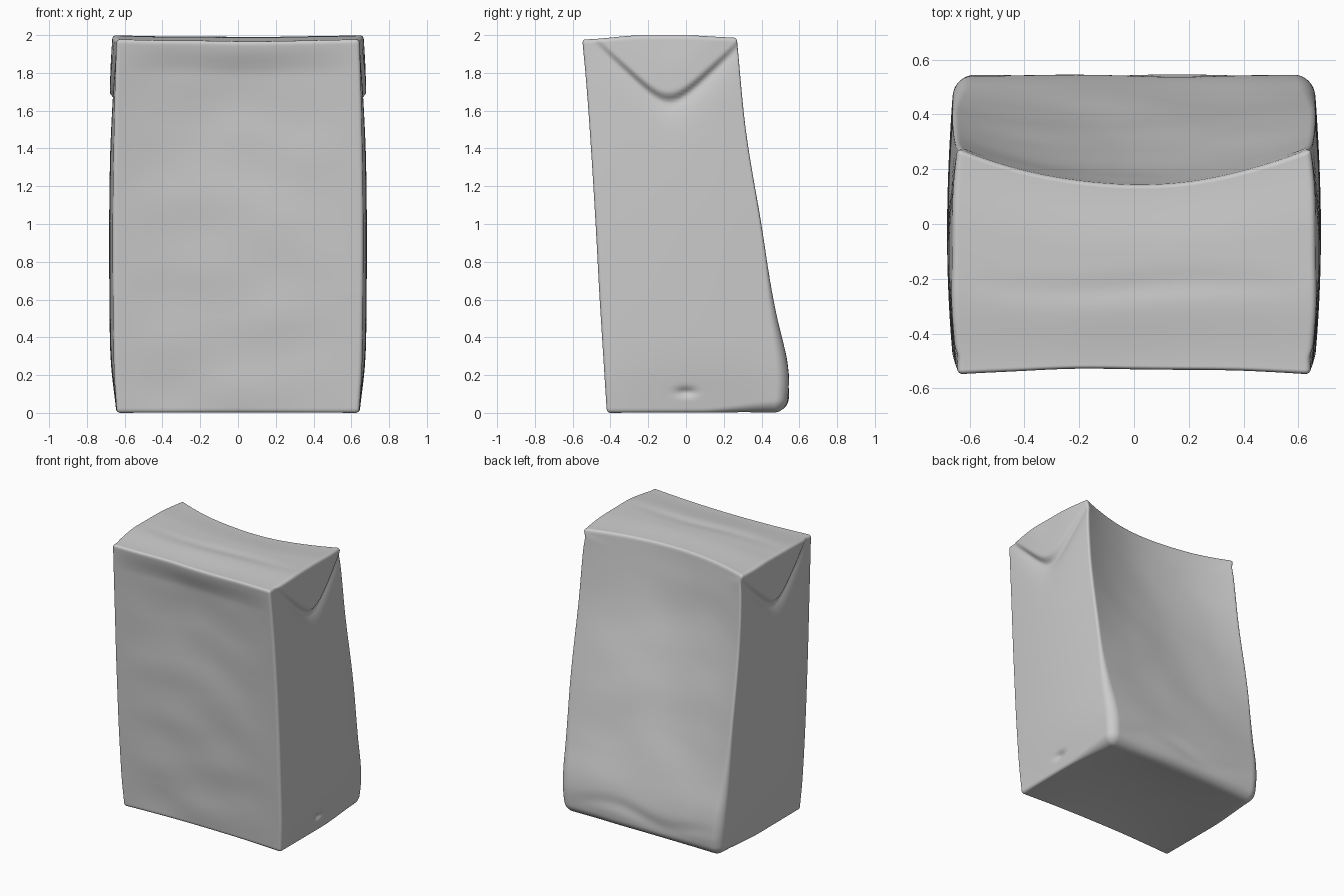
import bpy, bmesh, math
from mathutils import Vector, noise

if "Cube" in bpy.data.objects:
    bpy.data.objects.remove(bpy.data.objects["Cube"])

HALF = Vector((0.65, 0.5, 1.0))

# Side-view outline and half width, as (z, value)
FRONT = [(0, -.42), (.6, -.458), (1, -.48), (1.5, -.512), (2, -.55)]
BACK = [(0, .53), (.14, .545), (.3, .53), (.5, .485), (.7, .447),
        (1, .402), (1.5, .322), (2, .275)]
WIDTH = [(0, .642), (.25, .656), (1, .662), (1.6, .653), (2, .642)]


def sample(table, z):
    """Smooth interpolation through the table (Catmull-Rom)."""
    z = min(max(z, 0), 2)
    i = max(k for k in range(len(table) - 1) if table[k][0] <= z)
    (z0, a), (z1, b) = table[i], table[i + 1]

    def slope(k):
        p, q = table[max(k - 1, 0)], table[min(k + 1, len(table) - 1)]
        return (q[1] - p[1]) / (q[0] - p[0])
    h, t = z1 - z0, (z - z0) / (z1 - z0)
    return ((2*t**3 - 3*t*t + 1) * a + (t**3 - 2*t*t + t) * h * slope(i)
            + (3*t*t - 2*t**3) * b + (t**3 - t*t) * h * slope(i + 1))


def step(a, b, v):
    t = min(max((v - a) / (b - a), 0), 1)
    return t * t * (3 - 2 * t)


def bump(v, centre, width):
    return math.exp(-((v - centre) / width) ** 2)


def rounded(t):
    """Rounded box, softest at the lower back."""
    r = 0.02 + 0.05 * step(0, 1, t.y) * (1 - step(-0.9, -0.1, t.z))
    q = Vector([a * b for a, b in zip(t, HALF)])
    core = Vector([max(-h + r, min(h - r, v)) for v, h in zip(q, HALF)])
    q = core + (q - core).normalized() * r
    return Vector([a / b for a, b in zip(q, HALF)])


def flap_offset(y, z):
    """Folded triangular flap with a soft hollow beneath its V edge."""
    dy = y + 0.09
    edge = 1.67 + 1.1 * (math.sqrt(dy * dy + 0.012) - 0.11)
    d = (edge - z) * 0.8
    fade = max(0, 1 - (dy / 0.44) ** 2)
    raised = 0.008 * fade * (1 - step(-0.03, 0.02, d)) * (1 - step(0.1, 0.3, -d))
    hollow = 0.042 * fade * step(-0.02, 0.03, d) * math.exp(-max(d, 0) / 0.06)
    return raised - hollow


def shape(t):
    s = rounded(t)
    z = 1 + s.z
    mid = max(0, 1 - s.x * s.x)
    # Sagging faces: back hollows toward the top, front pinches under the rim
    front = sample(FRONT, z) + mid * (0.02 + 0.03 * step(0.7, 1.75, z) * (1 - step(1.8, 2, z)))
    back = sample(BACK, z) - mid * 0.13 * step(0.2, 1.9, z)
    # Crumpled dents along the lower back
    back -= mid * 0.01 * bump(z, 0.15 + 0.03 * math.sin(5 * s.x), 0.05)
    y = front + (back - front) * (s.y + 1) / 2
    # Bulging sides with the end flaps
    side = abs(s.x) ** 8
    x = s.x * (sample(WIDTH, z) + 0.02 * (1 - s.y * s.y) * step(-0.1, 0.4, z))
    x += math.copysign(side, s.x) * flap_offset(y, z)
    # Small pinch low on the right side
    if s.x > 0:
        x -= side * 0.02 * bump(y, 0, 0.05) * bump(z, 0.11, 0.022)
    # Top sag, soft seam and recessed base
    top, base = step(0.6, 1, s.z), 1 - step(-1, -0.8, s.z)
    z += top * (-0.010 * mid - 0.022 * step(-0.2, -1, s.y) - 0.012 * step(0.3, 1, s.y))
    seam = -0.2 + 0.015 * math.sin(6 * x)
    z -= top * mid * 0.006 * bump(y, seam - 0.03, 0.05)
    z += base * 0.035 * mid * max(0, 1 - s.y * s.y)
    # Faint crumpling of the front, back and top
    n = noise.noise(Vector((x * 2.5, y * 2.5, z * 4))) * 0.008
    y += n * mid * abs(s.y) ** 4
    z += n * top * mid * 0.6
    return Vector((x, y, max(z, 0)))


# Carton body: gridded cube, denser toward its edges, then shaped
bm = bmesh.new()
bmesh.ops.create_cube(bm, size=2)
bmesh.ops.subdivide_edges(bm, edges=bm.edges[:], cuts=119, use_grid_fill=True)
for v in bm.verts:
    v.co = shape(Vector([0.5 * c + 0.5 * math.sin(c * math.pi / 2) for c in v.co]))
bmesh.ops.recalc_face_normals(bm, faces=bm.faces[:])
mesh = bpy.data.meshes.new("carton_body")
bm.to_mesh(mesh)
bm.free()
carton = bpy.data.objects.new("carton_body", mesh)
bpy.context.collection.objects.link(carton)
bpy.context.view_layer.objects.active = carton
carton.select_set(True)
bpy.ops.object.shade_smooth_by_angle(angle=math.radians(60))
